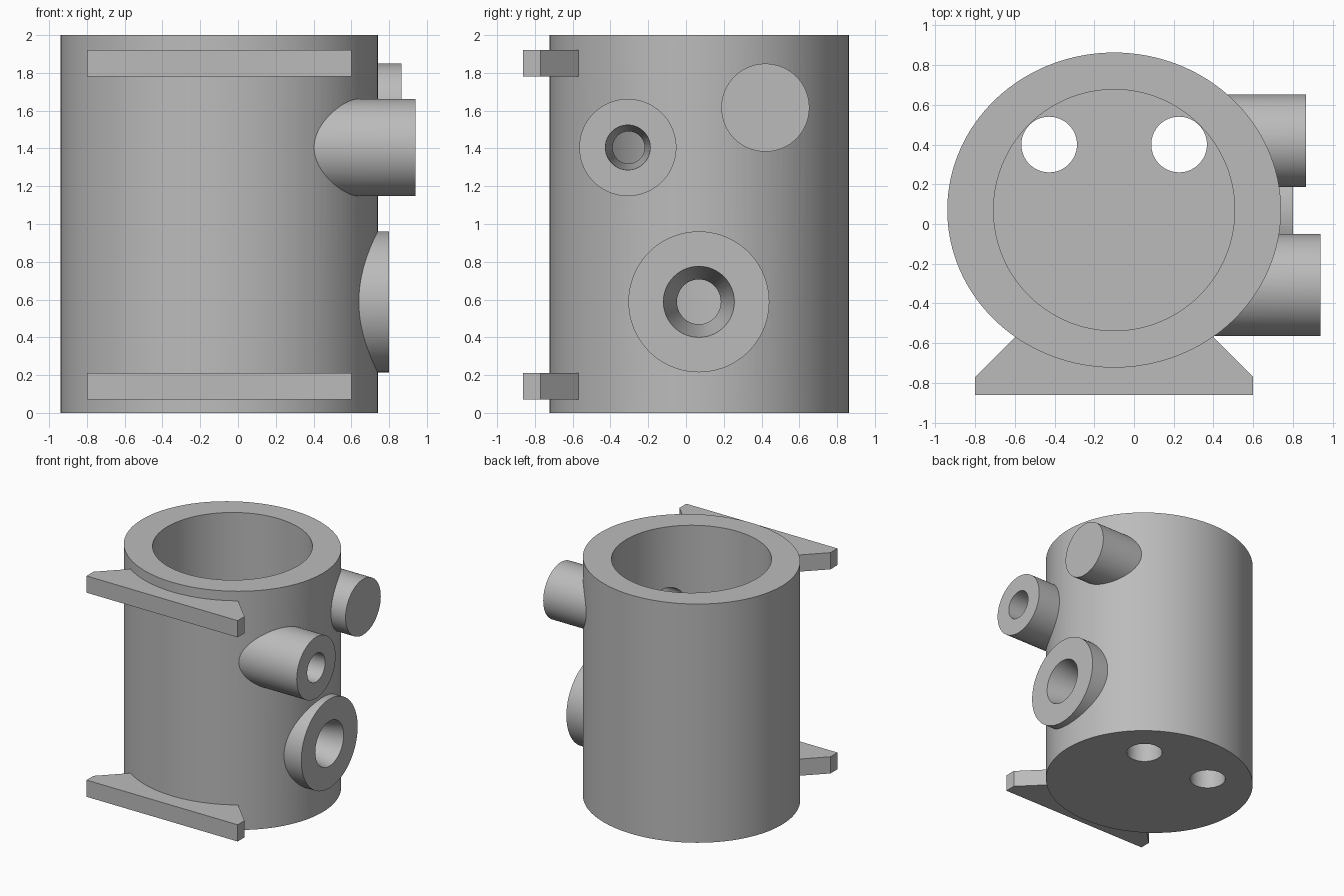
import bpy
from math import radians
from mathutils import Matrix, Vector

cube = bpy.data.objects.get("Cube")
if cube:
    bpy.data.objects.remove(cube, do_unlink=True)

grey = bpy.data.materials.new("cast grey")
grey.use_nodes = True
colour = (0.5, 0.5, 0.5, 1)
grey.diffuse_color = colour
grey.node_tree.nodes["Principled BSDF"].inputs["Base Color"].default_value = colour

CX, CY = -0.10, 0.07   # axis of the housing
HEIGHT = 2.0
FLOOR = 0.2
BORE = 0.607


def cone(name, start, end, r1, r2, sides=96):
    """Round solid running from start to end."""
    a, b = Vector(start), Vector(end)
    bpy.ops.mesh.primitive_cone_add(vertices=sides, radius1=r1, radius2=r2,
                                    depth=(b - a).length)
    ob = bpy.context.object
    ob.name = name
    turn = Vector((0, 0, 1)).rotation_difference(b - a).to_matrix().to_4x4()
    ob.data.transform(Matrix.Translation((a + b) / 2) @ turn)
    ob.data.materials.append(grey)
    return ob


def prism(name, outline, z0, z1):
    """Upright solid with the given plan outline."""
    n = len(outline)
    verts = [(x, y, z) for z in (z0, z1) for x, y in outline]
    faces = [tuple(reversed(range(n))), tuple(range(n, 2 * n))]
    faces += [(i, (i + 1) % n, (i + 1) % n + n, i + n) for i in range(n)]
    mesh = bpy.data.meshes.new(name)
    mesh.from_pydata(verts, [], faces)
    mesh.materials.append(grey)
    ob = bpy.data.objects.new(name, mesh)
    bpy.context.collection.objects.link(ob)
    return ob


def combine(target, tool, operation):
    """Boolean the tool into the target, then discard the tool."""
    mod = target.modifiers.new(operation, 'BOOLEAN')
    mod.operation, mod.solver, mod.object = operation, 'EXACT', tool
    bpy.context.view_layer.objects.active = target
    bpy.ops.object.modifier_apply(modifier=mod.name)
    bpy.data.objects.remove(tool, do_unlink=True)


# Slightly oval outer wall
body = cone("housing", (0, 0, 0), (0, 0, HEIGHT), 1, 1, 128)
body.data.transform(Matrix.Translation((CX, CY, 0)) @ Matrix.Diagonal((0.84, 0.793, 1, 1)))

# Side bosses: y, z, radius, outer end
bosses = {"upper_port": (-0.308, 1.405, 0.257, 0.94),
          "lower_port": (0.068, 0.588, 0.373, 0.80),
          "blank_boss": (0.42, 1.616, 0.233, 0.866)}
for name, (y, z, r, end) in bosses.items():
    combine(body, cone(name, (0.2, y, z), (end, y, z), r, r), 'UNION')

# Mounting feet along the front
half = [(0.7, -0.862), (0.7, -0.77), (0.42, -0.49)]
outline = [(CX + x, y) for x, y in half] + [(CX - x, y) for x, y in reversed(half)]
for name, z in (("lower_foot", 0.07), ("upper_foot", 1.78)):
    combine(body, prism(name, outline, z, z + 0.14), 'UNION')

# Main bore, open at the top
combine(body, cone("bore", (CX, CY, FLOOR), (CX, CY, HEIGHT + 0.1), BORE, BORE, 128),
        'DIFFERENCE')

# Floor holes
for side in (-1, 1):
    x, y = CX + side * 0.327, CY + 0.33
    combine(body, cone("floor_hole", (x, y, -0.1), (x, y, FLOOR + 0.1), 0.14, 0.14, 64),
            'DIFFERENCE')

# Tapered port holes through to the bore: port, mouth radius, throat radius, inner end
for port, mouth, throat, inner in (("upper_port", 0.119, 0.079, 0.27),
                                   ("lower_port", 0.188, 0.11, 0.47)):
    y, z, _, end = bosses[port]
    extra = 0.05
    wide = mouth + (mouth - throat) * extra / (end - inner)
    combine(body, cone("port_hole", (inner, y, z), (end + extra, y, z), throat, wide, 64),
            'DIFFERENCE')

# Smooth round walls, crisp rims
bpy.ops.object.select_all(action='DESELECT')
body.select_set(True)
bpy.context.view_layer.objects.active = body
bpy.ops.object.shade_smooth_by_angle(angle=radians(30))
